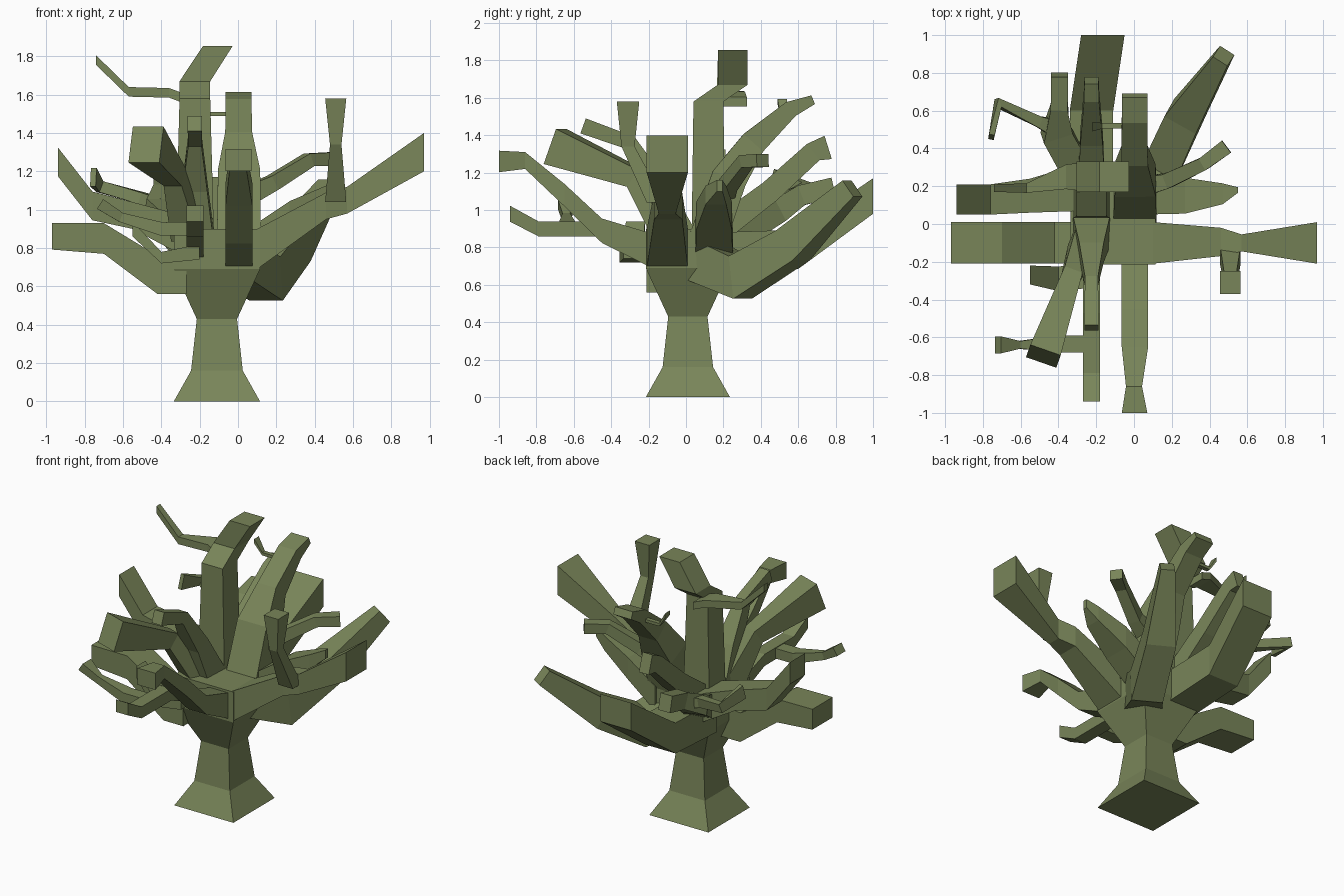
import bpy
import bmesh
from mathutils import Vector

if "Cube" in bpy.data.objects:
    bpy.data.objects.remove(bpy.data.objects["Cube"], do_unlink=True)

# Single bark colour
bark = bpy.data.materials.new("olive_bark")
bark.use_nodes = True
colour = (.19, .235, .1, 1)
bark.diffuse_color = colour
bark.node_tree.nodes["Principled BSDF"].inputs["Base Color"].default_value = colour

X, Y, Z = Vector((1, 0, 0)), Vector((0, 1, 0)), Vector((0, 0, 1))
FRAMES = {"across_x": (Y, Z), "across_y": (X, Z), "across_z": (X, Y)}


def at(x, y, z, wide, tall):
    """One rectangular cross-section."""
    return Vector((x, y, z)), wide / 2, tall / 2


def limb(name, plane, *sections):
    """Loft four-sided sections; plane 'along' turns them with the path."""
    bm = bmesh.new()
    centres = [s[0] for s in sections]
    rings = []
    for i, (centre, half_w, half_t) in enumerate(sections):
        if plane == "along":
            before, after = centres[max(i - 1, 0)], centres[min(i + 1, len(centres) - 1)]
            direction = (after - before).normalized()
            side = direction.cross(Z).normalized()
            up = side.cross(direction)
        else:
            side, up = FRAMES[plane]
        corners = ((-1, -1), (1, -1), (1, 1), (-1, 1))
        rings.append([bm.verts.new(centre + side * half_w * a + up * half_t * b)
                      for a, b in corners])
    for low, high in zip(rings, rings[1:]):
        for k in range(4):
            j = (k + 1) % 4
            bm.faces.new((low[k], low[j], high[j], high[k]))
    bm.faces.new(rings[0][::-1])
    bm.faces.new(rings[-1])
    bmesh.ops.recalc_face_normals(bm, faces=bm.faces)
    mesh = bpy.data.meshes.new(name)
    bm.to_mesh(mesh)
    bm.free()
    mesh.materials.append(bark)
    obj = bpy.data.objects.new(name, mesh)
    bpy.context.collection.objects.link(obj)
    return obj


# Trunk with flared foot and crown block
limb("trunk", "across_z",
     at(x=-.11, y=.01, z=0, wide=.45, tall=.45),
     at(x=-.11, y=.01, z=.16, wide=.27, tall=.27),
     at(x=-.11, y=.01, z=.43, wide=.21, tall=.21),
     at(x=-.11, y=.01, z=.69, wide=.45, tall=.45),
     at(x=-.11, y=.01, z=.9, wide=.45, tall=.45))

# Large left limb and its upright shoot
limb("left_limb", "across_x",
     at(x=.1, y=-.1, z=.795, wide=.22, tall=.21),
     at(x=.46, y=-.095, z=1.02, wide=.15, tall=.14),
     at(x=.57, y=-.1, z=1.05, wide=.09, tall=.14),
     at(x=.97, y=-.1, z=1.3, wide=.22, tall=.2))
limb("left_limb_shoot", "across_z",
     at(x=.51, y=-.16, z=1.04, wide=.11, tall=.1),
     at(x=.51, y=-.31, z=1.34, wide=.06, tall=.07),
     at(x=.51, y=-.31, z=1.58, wide=.11, tall=.12))

# Large right limb
limb("right_limb", "across_x",
     at(x=-.27, y=-.1, z=.67, wide=.22, tall=.22),
     at(x=-.42, y=-.1, z=.66, wide=.22, tall=.2),
     at(x=-.7, y=-.1, z=.85, wide=.22, tall=.16),
     at(x=-.97, y=-.1, z=.862, wide=.22, tall=.14))

# Upper right limb
limb("upper_right_limb", "across_x",
     at(x=-.25, y=.2, z=.85, wide=.26, tall=.22),
     at(x=-.55, y=.15, z=.97, wide=.18, tall=.14),
     at(x=-.76, y=.13, z=1.02, wide=.16, tall=.15),
     at(x=-.94, y=.13, z=1.25, wide=.16, tall=.15))

# Front limbs
limb("front_limb", "across_y",
     at(x=.005, y=-.2, z=.79, wide=.14, tall=.18),
     at(x=.005, y=-.45, z=.89, wide=.14, tall=.13),
     at(x=.005, y=-.65, z=1.08, wide=.14, tall=.12),
     at(x=0, y=-.86, z=1.265, wide=.085, tall=.09),
     at(x=.003, y=-1, z=1.26, wide=.135, tall=.115))
limb("low_front_limb", "across_y",
     at(x=-.225, y=-.18, z=.79, wide=.09, tall=.1),
     at(x=-.225, y=-.47, z=.9, wide=.09, tall=.08),
     at(x=-.225, y=-.79, z=.9, wide=.09, tall=.08),
     at(x=-.225, y=-.94, z=.98, wide=.09, tall=.085))
limb("low_front_twig", "along",
     at(x=-.225, y=-.635, z=.9, wide=.09, tall=.07),
     at(x=-.4, y=-.635, z=.9, wide=.09, tall=.07),
     at(x=-.61, y=-.64, z=.96, wide=.04, tall=.05),
     at(x=-.72, y=-.64, z=1.03, wide=.09, tall=.06))
limb("low_front_stub", "across_x",
     at(x=-.2, y=-.27, z=.78, wide=.13, tall=.08),
     at(x=-.4, y=-.29, z=.75, wide=.13, tall=.06),
     at(x=-.55, y=-.27, z=.9, wide=.1, tall=.08))
limb("upper_front_limb", "along",
     at(x=-.225, y=-.03, z=.85, wide=.2, tall=.18),
     at(x=-.225, y=-.15, z=1.12, wide=.13, tall=.12),
     at(x=-.225, y=-.3, z=1.36, wide=.07, tall=.08),
     at(x=-.225, y=-.55, z=1.45, wide=.075, tall=.085))
limb("front_right_club", "along",
     at(x=-.25, y=-.08, z=.88, wide=.16, tall=.16),
     at(x=-.33, y=-.27, z=1.17, wide=.1, tall=.11),
     at(x=-.48, y=-.7, z=1.34, wide=.17, tall=.2))

# Tall central limb and its thin twig
limb("central_limb", "across_z",
     at(x=-.225, y=.12, z=.85, wide=.2, tall=.18),
     at(x=-.225, y=.12, z=1.58, wide=.16, tall=.16),
     at(x=-.225, y=.25, z=1.67, wide=.16, tall=.16),
     at(x=-.105, y=.25, z=1.855, wide=.155, tall=.16))
limb("central_twig", "across_x",
     at(x=-.28, y=.25, z=1.58, wide=.15, tall=.05),
     at(x=-.36, y=.25, z=1.61, wide=.13, tall=.05),
     at(x=-.57, y=.19, z=1.615, wide=.05, tall=.05),
     at(x=-.74, y=.19, z=1.78, wide=.04, tall=.05))

# Tall back limb and its side nub
limb("tall_back_limb", "along",
     at(x=.005, y=.1, z=.8, wide=.23, tall=.2),
     at(x=.005, y=.23, z=1.17, wide=.22, tall=.19),
     at(x=.003, y=.36, z=1.36, wide=.14, tall=.14),
     at(x=.003, y=.56, z=1.54, wide=.135, tall=.09),
     at(x=.003, y=.68, z=1.59, wide=.135, tall=.05))
limb("side_nub", "across_x",
     at(x=0, y=.52, z=1.5, wide=.03, tall=.02),
     at(x=-.17, y=.52, z=1.5, wide=.03, tall=.02),
     at(x=-.22, y=.515, z=1.58, wide=.05, tall=.03))

# Low back limbs
limb("low_back_limb", "across_y",
     at(x=-.225, y=.15, z=.77, wide=.23, tall=.22),
     at(x=-.225, y=.6, z=.79, wide=.23, tall=.21),
     at(x=-.165, y=1, z=1.075, wide=.23, tall=.19))
limb("back_left_limb", "along",
     at(x=-.01, y=.08, z=.74, wide=.24, tall=.22),
     at(x=.14, y=.29, z=.64, wide=.2, tall=.23),
     at(x=.27, y=.57, z=.81, wide=.19, tall=.19),
     at(x=.475, y=.89, z=1.115, wide=.09, tall=.11))

# Middle back limbs and a hooked twig
limb("middle_back_limb", "along",
     at(x=-.225, y=.12, z=.85, wide=.15, tall=.14),
     at(x=-.225, y=.45, z=1.1, wide=.12, tall=.12),
     at(x=-.225, y=.68, z=1.31, wide=.08, tall=.11),
     at(x=-.225, y=.76, z=1.335, wide=.075, tall=.13))
limb("back_right_limb", "along",
     at(x=-.25, y=.18, z=.83, wide=.16, tall=.16),
     at(x=-.41, y=.48, z=1, wide=.16, tall=.13),
     at(x=-.395, y=.62, z=1.08, wide=.09, tall=.11),
     at(x=-.395, y=.79, z=1.12, wide=.09, tall=.11))
limb("hooked_twig", "along",
     at(x=-.4, y=.5, z=1.02, wide=.1, tall=.08),
     at(x=-.5, y=.54, z=1.06, wide=.06, tall=.06),
     at(x=-.72, y=.64, z=1.12, wide=.05, tall=.06),
     at(x=-.755, y=.46, z=1.17, wide=.03, tall=.1))

# Left twigs
limb("upper_left_twig", "along",
     at(x=.06, y=.2, z=1.08, wide=.1, tall=.1),
     at(x=.18, y=.23, z=1.14, wide=.08, tall=.08),
     at(x=.37, y=.32, z=1.26, wide=.07, tall=.07),
     at(x=.49, y=.41, z=1.265, wide=.08, tall=.07))
limb("middle_left_twig", "across_x",
     at(x=.06, y=.15, z=.82, wide=.2, tall=.17),
     at(x=.27, y=.15, z=.97, wide=.19, tall=.15),
     at(x=.47, y=.16, z=1.08, wide=.11, tall=.1),
     at(x=.55, y=.18, z=1.13, wide=.03, tall=.06))
